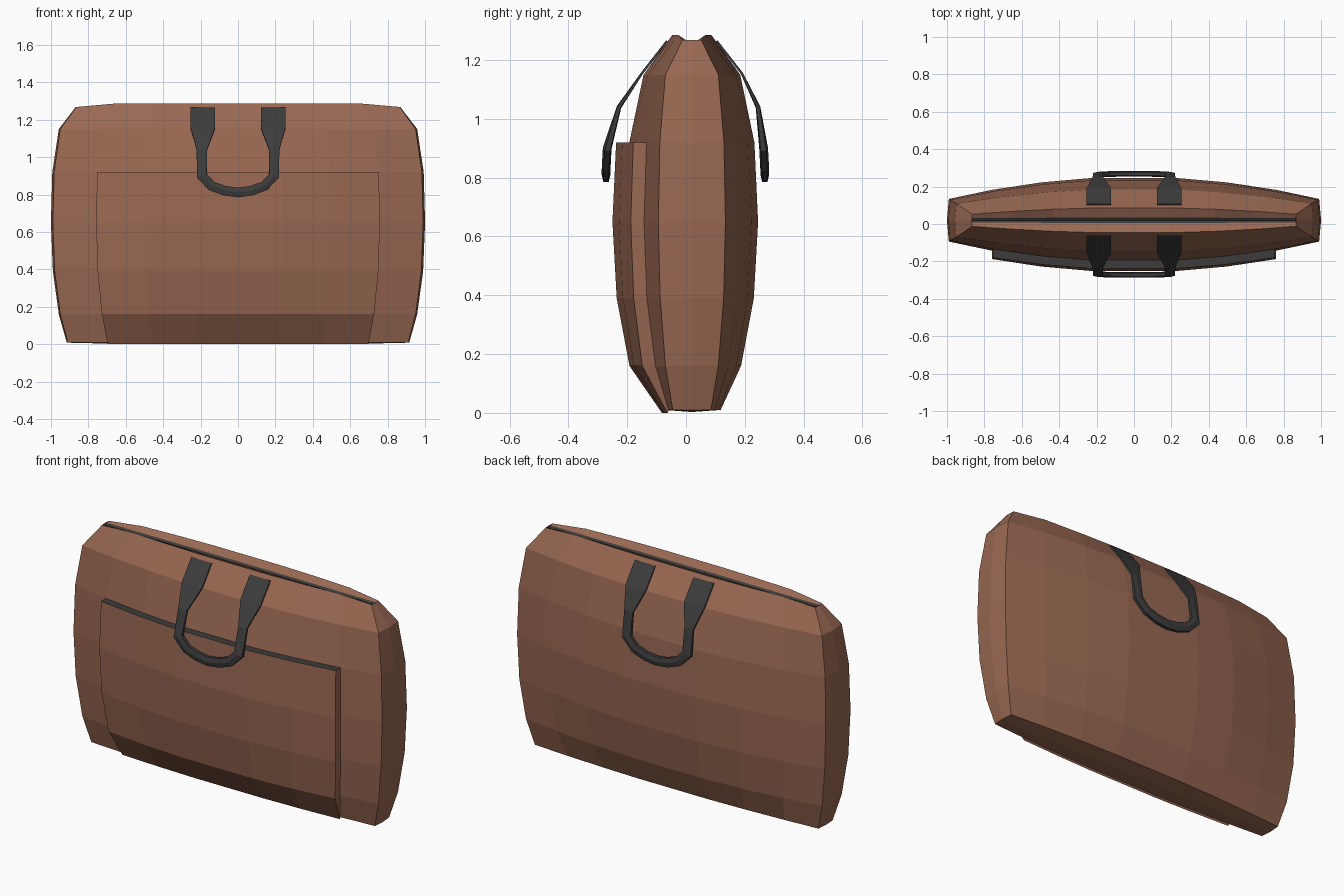
import bpy, bmesh
from mathutils import Vector

if "Cube" in bpy.data.objects:
    bpy.data.objects.remove(bpy.data.objects["Cube"])

CY = 0.02                                   # body centre line in y
COLS = [-1, -0.766, -0.5, -0.24, 0.24, 0.5, 0.766, 1]
# z at middle, z at ends, half length, half depth at middle, half depth at ends
ROWS = [
    (0.003, 0.008, 0.91, 0.0, 0.0),
    (0.01, 0.01, 0.91, 0.10, 0.065),
    (0.16, 0.16, 0.95, 0.172, 0.09),
    (0.39, 0.39, 0.98, 0.217, 0.108),
    (0.65, 0.65, 0.99, 0.232, 0.114),
    (0.92, 0.92, 0.983, 0.219, 0.109),
    (1.15, 1.15, 0.95, 0.169, 0.09),
    (1.286, 1.268, 0.865, 0.068, 0.032),
    (1.262, 1.262, 0.865, 0.014, 0.012),
    (1.252, 1.256, 0.865, 0.0, 0.0),
]


def material(name, color):
    m = bpy.data.materials.new(name)
    m.diffuse_color = (*color, 1)
    m.use_nodes = True
    m.node_tree.nodes["Principled BSDF"].inputs["Base Color"].default_value = m.diffuse_color
    return m


BROWN = material("brown leather", (0.32, 0.14, 0.085))
DARK = material("dark strap", (0.045, 0.045, 0.045))


def surface_point(row, f, side, offset=0.0):
    """Point on the bag shell: f runs along the length, side is -1 front, 1 back."""
    zm, ze, half, dm, de = row
    d = de + (dm - de) * (1 - f * f) + offset
    z = ze if abs(f) == 1 else zm
    return Vector((half * f, CY + side * d, z))


def finish(name, bm, mat):
    bmesh.ops.remove_doubles(bm, verts=bm.verts, dist=0.0005)
    bmesh.ops.recalc_face_normals(bm, faces=bm.faces)
    me = bpy.data.meshes.new(name)
    bm.to_mesh(me)
    bm.free()
    me.materials.append(mat)
    ob = bpy.data.objects.new(name, me)
    bpy.context.collection.objects.link(ob)
    return ob


def add_grid(bm, points, close=False):
    vs = [[bm.verts.new(p) for p in line] for line in points]
    for a, b in zip(vs, vs[1:]):
        n = len(a)
        for i in range(n if close else n - 1):
            j = (i + 1) % n
            bm.faces.new((a[i], a[j], b[j], b[i]))
    return vs


# Bag body: two bulging sides plus slightly rounded end panels
bm = bmesh.new()
for side in (-1, 1):
    grid = []
    for row in ROWS:
        line = [surface_point(row, f, side) for f in COLS]
        for end, at in ((-1, 0), (1, len(COLS) + 1)):
            bulge = 0.09 * row[4]
            line.insert(at, Vector((end * (row[2] + bulge), CY, row[1])))
        grid.append(line)
    add_grid(bm, grid)
finish("bag_body", bm, BROWN)

# Main zip lying in the top groove
bm = bmesh.new()
for side in (-1, 1):
    add_grid(bm, [[surface_point(r, f, side) + Vector((0.005 * f, 0, 0.003)) for f in COLS]
                  for r in ROWS[-2:]])
finish("top_zip", bm, DARK)

# Front pocket: raised panel following the body, with side walls
PCOLS = COLS[1:-1]
PROWS = ROWS[1:6]
OFFS = [0.004, 0.045, 0.045, 0.045, 0.045]
outer = [[surface_point(r, f, -1, o) for f in PCOLS] for r, o in zip(PROWS, OFFS)]
inner = [[surface_point(r, f, -1, -0.003) for f in PCOLS] for r in PROWS]
for p in outer[0]:
    p.z = 0.0
bm = bmesh.new()
add_grid(bm, outer)
for k in (0, -1):
    add_grid(bm, [[l[k] for l in outer], [l[k] for l in inner]])
add_grid(bm, [outer[0], inner[0]])
finish("front_pocket", bm, BROWN)

# Pocket zip closing the top edge of the pocket
bm = bmesh.new()
add_grid(bm, [outer[-1], inner[-1]])
finish("pocket_zip", bm, DARK)

# Handle path for the right half: x, z, half width, half thickness, ridge
PATH = [
    (0.188, 1.265, 0.065, 0.004, 0.0),
    (0.188, 1.155, 0.065, 0.004, 0.0),
    (0.193, 1.04, 0.028, 0.006, 0.002),
    (0.193, 0.90, 0.028, 0.009, 0.006),
    (0.14, 0.845, 0.026, 0.009, 0.006),
    (0.07, 0.82, 0.026, 0.009, 0.006),
    (0.0, 0.811, 0.026, 0.009, 0.006),
]
Y_FRONT = [-0.064, -0.15, -0.228, -0.268, -0.271, -0.272, -0.272]
Y_BACK = [0.104, 0.19, 0.245, 0.264, 0.267, 0.268, 0.268]


def handle(name, ys):
    stations = [(Vector((x, y, z)), w, t, b) for (x, z, w, t, b), y in zip(PATH, ys)]
    stations += [(Vector((-p.x, p.y, p.z)), w, t, b) for p, w, t, b in stations[-2::-1]]
    rings = []
    for i, (p, w, t, b) in enumerate(stations):
        prev = stations[max(i - 1, 0)][0]
        nxt = stations[min(i + 1, len(stations) - 1)][0]
        tan = ((p - prev).normalized() + (nxt - p).normalized()).normalized()
        if w > 0.05:                        # pads stay level
            tan.x = 0
            tan.normalize()
        across = Vector((tan.z, 0, -tan.x)).normalized()
        out = tan.cross(across).normalized()
        sect = [(w, -t), (0, -t - b), (-w, -t), (-w, t), (0, t + b), (w, t)]
        rings.append([p + across * u + out * v for u, v in sect])
    bm = bmesh.new()
    vs = add_grid(bm, rings, close=True)
    bm.faces.new(vs[0])
    bm.faces.new(vs[-1])
    finish(name, bm, DARK)


handle("front_handle", Y_FRONT)
handle("back_handle", Y_BACK)
